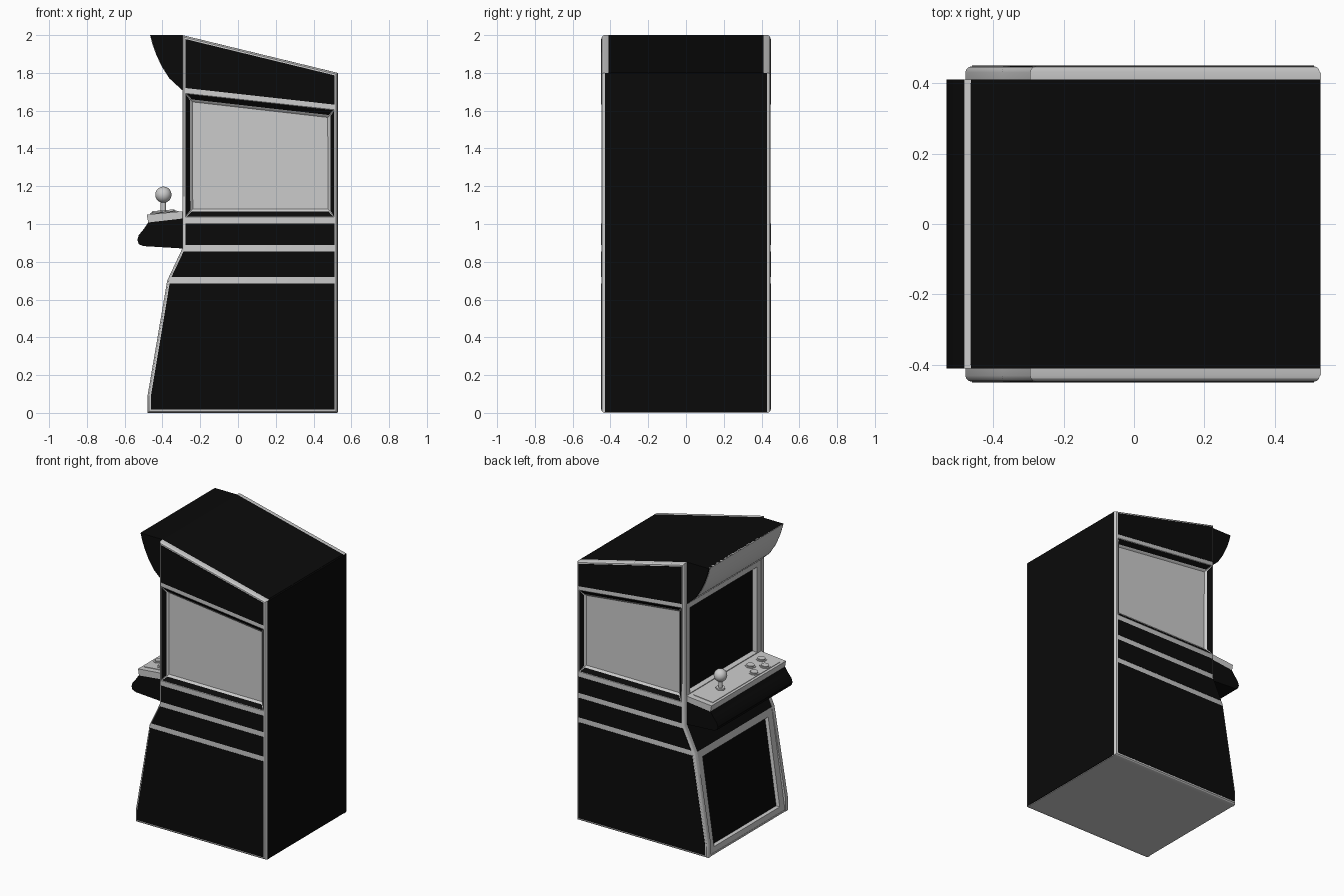
import bpy, bmesh, math

if "Cube" in bpy.data.objects:
    bpy.data.objects.remove(bpy.data.objects["Cube"])

black = bpy.data.materials.new("black_paint")
black.diffuse_color = (0.003, 0.003, 0.003, 1)
black.use_nodes = True
black.node_tree.nodes["Principled BSDF"].inputs["Base Color"].default_value = black.diffuse_color
grey = bpy.data.materials.new("grey_trim")
grey.diffuse_color = (0.6, 0.6, 0.6, 1)
grey.use_nodes = True
grey.node_tree.nodes["Principled BSDF"].inputs["Base Color"].default_value = grey.diffuse_color


def finish(name, bm, mats, mirror=False):
    me = bpy.data.meshes.new(name)
    bm.to_mesh(me)
    bm.free()
    for m in mats:
        me.materials.append(m)
    ob = bpy.data.objects.new(name, me)
    bpy.context.collection.objects.link(ob)
    if mirror:
        mod = ob.modifiers.new("mirror", 'MIRROR')
        mod.use_axis = (False, True, False)
        mod.use_mirror_merge = False
    return ob


def prism(name, pts, y0, y1, mat, mirror=False, round_outer=0):
    """Extrude an (x, z) outline from y0 to y1, optionally rounding the y1 rim."""
    bm = bmesh.new()
    a = [bm.verts.new((x, y0, z)) for x, z in pts]
    b = [bm.verts.new((x, y1, z)) for x, z in pts]
    bm.faces.new(a)
    bm.faces.new(b[::-1])
    for i in range(len(pts)):
        j = (i + 1) % len(pts)
        bm.faces.new((a[j], a[i], b[i], b[j]))
    bmesh.ops.recalc_face_normals(bm, faces=bm.faces[:])
    if round_outer:
        rim = [e for e in bm.edges if all(abs(v.co.y - y1) < 1e-6 for v in e.verts)]
        bmesh.ops.bevel(bm, geom=rim, offset=round_outer, segments=3, profile=0.5, affect='EDGES')
    return finish(name, bm, [mat], mirror)


def framed_panel(name, low, high, half, margin, depth):
    """Grey frame around a sunken black panel, on a plane facing the player (-x)."""
    bm = bmesh.new()
    f = bm.faces.new([bm.verts.new(p) for p in (
        (low[0], half, low[1]), (low[0], -half, low[1]),
        (high[0], -half, high[1]), (high[0], half, high[1]))])
    f.normal_update()
    if f.normal.x > 0:
        f.normal_flip()
    bmesh.ops.inset_region(bm, faces=[f], thickness=margin, use_boundary=True)
    bmesh.ops.inset_region(bm, faces=[f], thickness=0.012, depth=-depth, use_boundary=True)
    f.material_index = 1
    return finish(name, bm, [grey, black])


# Side panels with rounded rim and a window opening
side = [(-.479, 0), (.528, 0), (.528, 1.80), (-.295, 2.0), (-.295, .87), (-.375, .70), (-.479, .09)]
panel = prism("side_panel", side, .41, .448, grey, round_outer=.017)
outer = [(-.278, 1.037), (.509, 1.037), (.509, 1.605), (-.278, 1.692)]
inner = [(-.248, 1.07), (.484, 1.07), (.484, 1.572), (-.248, 1.655)]
cutter = prism("window_cutter", outer, .40, .50, grey)
cutter.hide_render = True
cutter.display_type = 'WIRE'
cut = panel.modifiers.new("window", 'BOOLEAN')
cut.object = cutter
cut.operation = 'DIFFERENCE'
mir = panel.modifiers.new("mirror", 'MIRROR')
mir.use_axis = (False, True, False)
mir.use_mirror_merge = False

# Black plates on the sides, leaving grey bands between them
plates = {
    "lower_side_plate": [(-.461, .018), (.511, .018), (.511, .685), (-.362, .685), (-.461, .09)],
    "middle_side_plate": [(-.352, .72), (.511, .72), (.511, .855), (-.288, .855)],
    "upper_side_plate": [(-.278, .89), (.511, .89), (.511, 1.002), (-.278, 1.002)],
    "top_side_plate": [(-.278, 1.72), (.511, 1.632), (.511, 1.787), (-.278, 1.979)],
}
for name, pts in plates.items():
    prism(name, pts, .44, .45, black, mirror=True)

# Mitred window frame sloping in to the pane
bm = bmesh.new()
vo = [bm.verts.new((x, .448, z)) for x, z in outer]
vi = [bm.verts.new((x, .422, z)) for x, z in inner]
for i in range(4):
    j = (i + 1) % 4
    bm.faces.new((vo[i], vo[j], vi[j], vi[i]))
bm.normal_update()
for f in bm.faces:
    if f.normal.y < 0:
        f.normal_flip()
strips = bm.faces[:]
bmesh.ops.inset_individual(bm, faces=strips, thickness=.007)
for f in strips:
    f.material_index = 1
finish("window_frame", bm, [grey, black], mirror=True)

# Window pane with a small lip
bm = bmesh.new()
f = bm.faces.new([bm.verts.new((x, .422, z)) for x, z in inner])
f.normal_update()
if f.normal.y < 0:
    f.normal_flip()
bmesh.ops.inset_region(bm, faces=[f], thickness=.012, depth=-.008, use_boundary=True)
finish("window_pane", bm, [grey], mirror=True)

# Cabinet core, back and bottom
core = [(-.42, .004), (.52, .004), (.52, 1.802), (-.295, 2.0), (-.295, 1.71),
        (-.24, 1.70), (-.24, .87), (-.32, .70)]
prism("cabinet_core", core, -.41, .41, black)
prism("back_panel", [(.515, .004), (.53, .004), (.53, 1.798), (.515, 1.801)], -.43, .43, black)
prism("bottom_plate", [(-.476, 0), (.526, 0), (.526, .012), (-.476, .012)], -.41, .41, grey)

# Player-side panels
framed_panel("lower_front_panel", (-.476, .0), (-.373, .70), .41, .07, .02)
framed_panel("screen", (-.29, 1.03), (-.29, 1.71), .41, .06, .03)
prism("knee_panel", [(-.373, .70), (-.293, .87), (-.27, .87), (-.35, .70)], -.41, .41, black)

# Overhanging marquee with a grey curved face
curve = [(-.463, 2.0), (-.450, 1.95), (-.430, 1.895), (-.402, 1.835), (-.362, 1.772), (-.295, 1.71)]
prism("marquee", curve + [(-.295, 2.0)], -.41, .41, black)
face = [(x - .003, z) for x, z in curve]
prism("marquee_face", face + [(x + .01, z) for x, z in reversed(curve)], -.40, .40, grey)

# Control deck
prism("deck_body", [(-.285, 1.03), (-.475, 1.008), (-.50, .972), (-.525, .942), (-.533, .915),
                    (-.525, .893), (-.50, .883), (-.285, .87)], -.41, .41, black)
prism("deck_slab", [(-.483, 1.05), (-.285, 1.068), (-.285, 1.027), (-.475, 1.005)], -.41, .41, grey)
prism("deck_plate", [(-.466, 1.05), (-.315, 1.064), (-.315, 1.069), (-.466, 1.055)], -.37, .37, grey)


def disc(name, x, y, z, r, h, seg=24):
    bpy.ops.mesh.primitive_cylinder_add(vertices=seg, radius=r, depth=h, location=(x, y, z))
    ob = bpy.context.object
    ob.name = name
    return ob


# Joystick
disc("joystick_collar", -.395, .185, 1.064, .03, .014)
disc("joystick_shaft", -.395, .185, 1.10, .014, .08, 16)
bpy.ops.mesh.primitive_uv_sphere_add(segments=24, ring_count=14, radius=.043, location=(-.395, .185, 1.155))
bpy.context.object.name = "joystick_ball"

# Buttons
for x, y in ((-.36, -.195), (-.36, -.315), (-.43, -.135), (-.43, -.255)):
    z = 1.06 + (x + .39) * .09
    disc("button_ring", x, y, z, .034, .012).rotation_euler.y = -.09
    disc("button_cap", x, y, z + .006, .025, .014).rotation_euler.y = -.09

# Smooth shading with sharp edges kept
bpy.ops.object.select_all(action='DESELECT')
for ob in bpy.context.scene.objects:
    if ob.type == 'MESH' and not ob.hide_render:
        ob.select_set(True)
        bpy.context.view_layer.objects.active = ob
bpy.ops.object.shade_smooth_by_angle(angle=math.radians(30))
